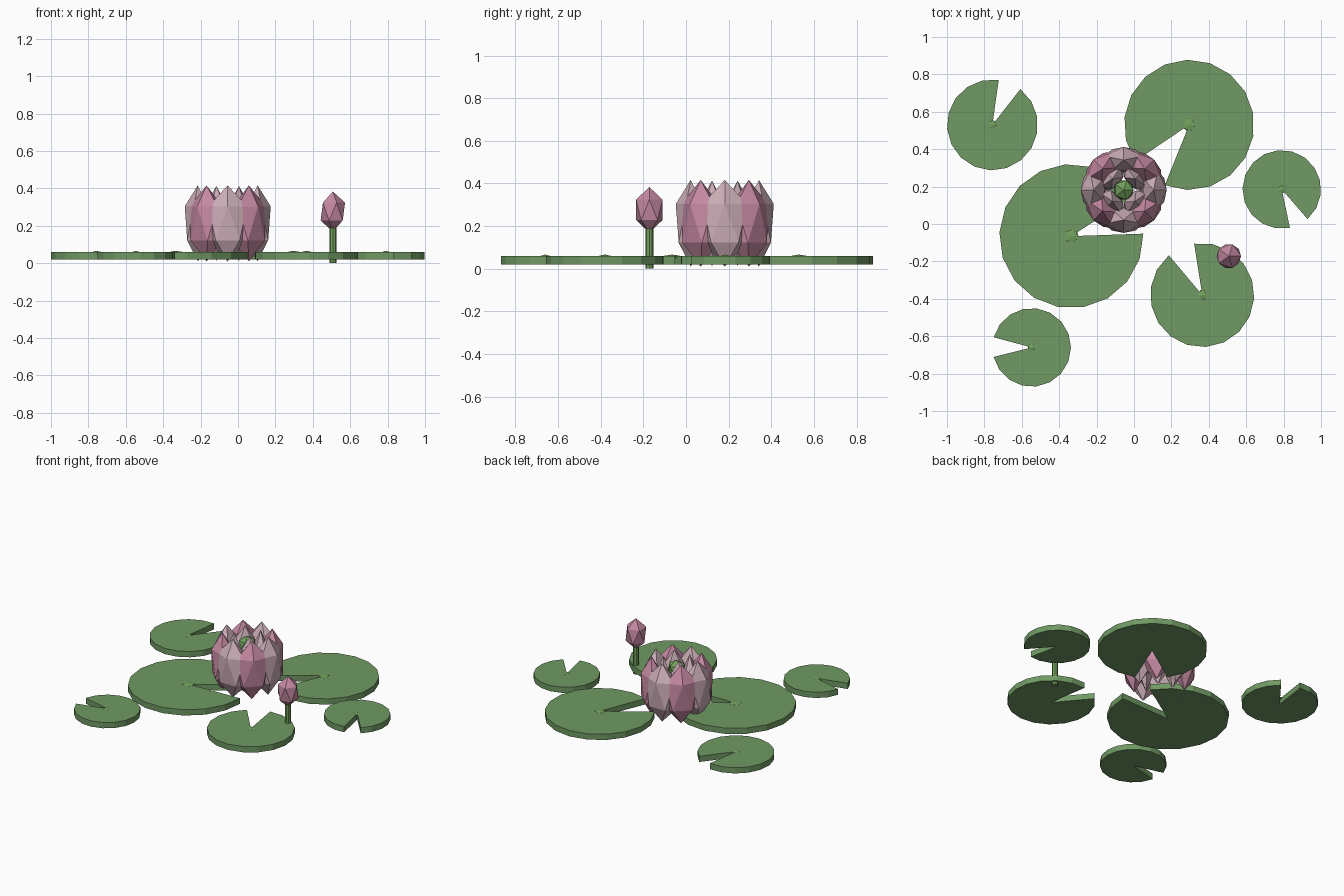
import bpy, bmesh, math
from mathutils import Matrix, Vector

cube = bpy.data.objects.get("Cube")
if cube:
    bpy.data.objects.remove(cube)


def make_material(name, rgb):
    mat = bpy.data.materials.new(name)
    mat.use_nodes = True
    mat.diffuse_color = (*rgb, 1)
    mat.node_tree.nodes["Principled BSDF"].inputs["Base Color"].default_value = (*rgb, 1)
    return mat


leaf_green = make_material("leaf green", (0.16, 0.32, 0.125))
stem_green = make_material("stem green", (0.17, 0.36, 0.11))
deep_pink = make_material("deep pink", (0.56, 0.25, 0.36))
pale_pink = make_material("pale pink", (0.60, 0.42, 0.47))


def finish(name, bm, mat):
    bmesh.ops.recalc_face_normals(bm, faces=bm.faces)
    mesh = bpy.data.meshes.new(name)
    bm.to_mesh(mesh)
    bm.free()
    mesh.materials.append(mat)
    obj = bpy.data.objects.new(name, mesh)
    bpy.context.collection.objects.link(obj)
    return obj


def gem(name, centre, size, mat, angle=0):
    """Faceted ball stretched to size, then turned about z."""
    bm = bmesh.new()
    place = Matrix.Translation(centre) @ Matrix.Rotation(angle, 4, "Z") @ Matrix.Diagonal((*size, 1))
    bmesh.ops.create_icosphere(bm, subdivisions=1, radius=1, matrix=place)
    return finish(name, bm, mat)


def lily_pad(name, x, y, radius, notch_start, notch_end, bottom=0.02, top=0.06, steps=16):
    """Round slab with a wedge cut out between the two notch angles."""
    bm = bmesh.new()
    sweep = 360 - (notch_end - notch_start)
    points = [Vector((x, y, bottom))]
    for i in range(steps + 1):
        a = math.radians(notch_end + sweep * i / steps)
        points.append(Vector((x + radius * math.cos(a), y + radius * math.sin(a), bottom)))
    low = [bm.verts.new(p) for p in points]
    high = [bm.verts.new(p + Vector((0, 0, top - bottom))) for p in points]
    # Fans keep the notched slab clean around its inner corner
    for i in range(1, steps + 1):
        bm.faces.new((low[0], low[i + 1], low[i]))
        bm.faces.new((high[0], high[i], high[i + 1]))
    for i in range(len(points)):
        j = (i + 1) % len(points)
        bm.faces.new((low[i], low[j], high[j], high[i]))
    finish(name, bm, leaf_green)
    # Small raised knob where the veins meet
    gem(name + "_knob", (x, y, top - 0.004), (radius * 0.11, radius * 0.11, 0.01), stem_green)


# Floating pads: x, y, radius, notch start and end in degrees
pads = {
    "large_pad": (-0.335, -0.065, 0.385, 2, 33),
    "back_pad": (0.295, 0.53, 0.348, 214, 248),
    "back_right_pad": (-0.757, 0.53, 0.243, 52, 82),
    "left_pad": (0.79, 0.185, 0.21, 282, 311),
    "front_left_pad": (0.365, -0.38, 0.278, 99, 130),
    "front_right_pad": (-0.547, -0.66, 0.21, 165, 194),
}
for name, spec in pads.items():
    lily_pad(name, *spec)

# Flower: outer ring of alternating petals, inner ring, seed pod
flower = Vector((-0.055, 0.182, 0.213))


def petal_ring(name, count, radius, size, first, mats):
    for i in range(count):
        a = math.radians(first + 360 * i / count)
        offset = Vector((math.cos(a), math.sin(a), 0)) * radius
        gem(f"{name}_{i + 1}", flower + offset, size, mats[i % len(mats)], a)


petal_ring("outer_petal", 8, 0.16, (0.078, 0.122, 0.203), 0, (pale_pink, deep_pink))
petal_ring("inner_petal", 4, 0.085, (0.05, 0.085, 0.2), 45, (pale_pink,))
gem("seed_pod", flower + Vector((0, 0, 0.11)), (0.06, 0.06, 0.055), stem_green)

# Bud on its stem
bm = bmesh.new()
bmesh.ops.create_cone(bm, cap_ends=True, segments=8, radius1=0.019, radius2=0.019,
                      depth=0.22, matrix=Matrix.Translation((0.507, -0.172, 0.11)))
finish("bud_stem", bm, stem_green)
gem("bud", (0.507, -0.172, 0.276), (0.073, 0.073, 0.107), deep_pink)
